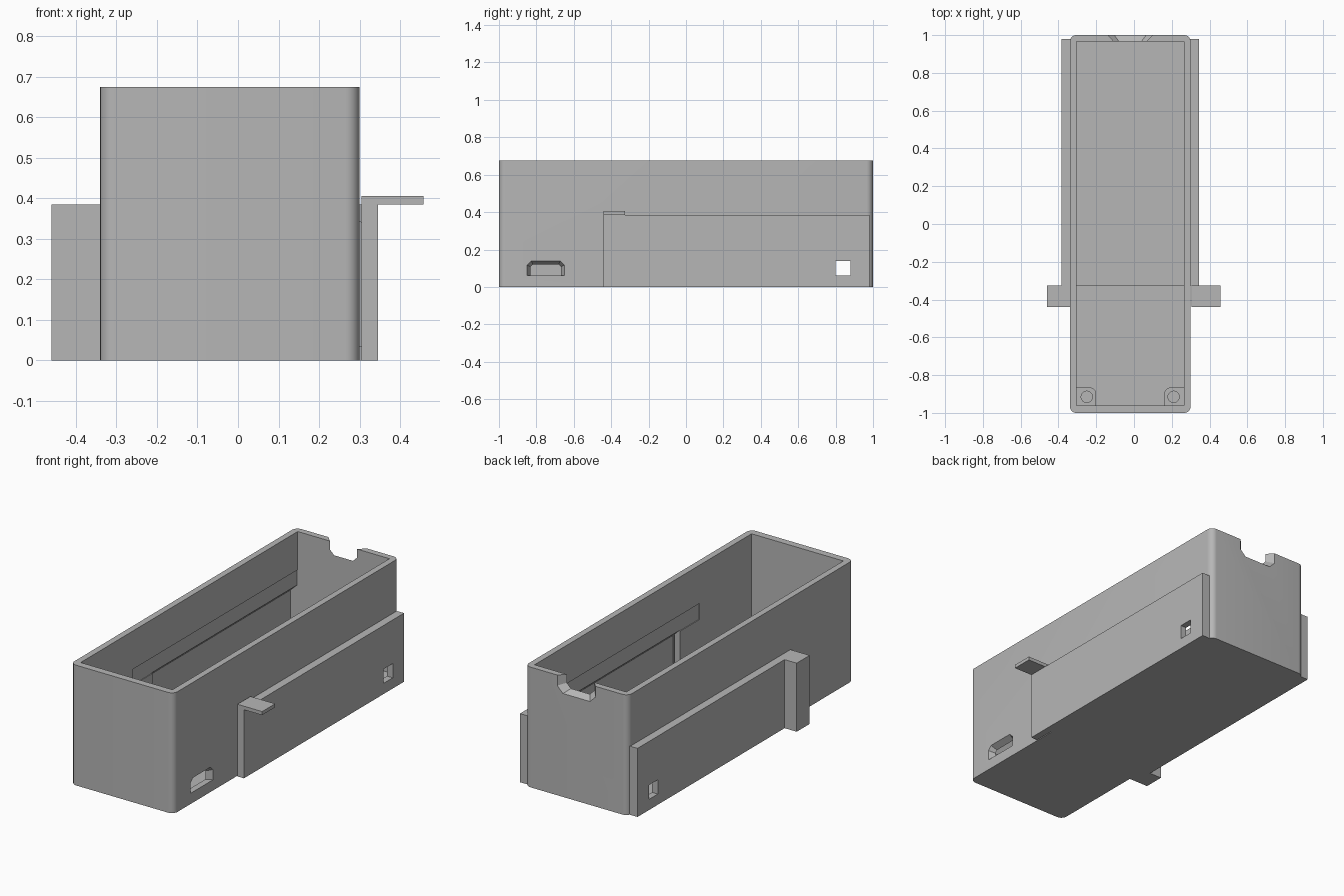
import bpy
import math

cube = bpy.data.objects.get("Cube")
if cube:
    bpy.data.objects.remove(cube, do_unlink=True)

grey = bpy.data.materials.new("plain grey")
grey.use_nodes = True
colour = (0.47, 0.47, 0.47, 1)
grey.diffuse_color = colour
grey.node_tree.nodes["Principled BSDF"].inputs["Base Color"].default_value = colour

MID = -0.02          # middle of the box across x
FLOOR = 0.035
TOP = 0.675


def loft(name, start, end):
    """Closed solid between two matching loops of points."""
    n = len(start)
    faces = [tuple(range(n)), tuple(range(n, 2 * n))]
    faces += [(i, (i + 1) % n, n + (i + 1) % n, n + i) for i in range(n)]
    mesh = bpy.data.meshes.new(name)
    mesh.from_pydata(list(start) + list(end), [], faces)
    import bmesh
    bm = bmesh.new()
    bm.from_mesh(mesh)
    bmesh.ops.recalc_face_normals(bm, faces=bm.faces)
    bm.to_mesh(mesh)
    bm.free()
    mesh.materials.append(grey)
    obj = bpy.data.objects.new(name, mesh)
    bpy.context.collection.objects.link(obj)
    return obj


def upright(name, outline, z0, z1):
    return loft(name, [(x, y, z0) for x, y in outline], [(x, y, z1) for x, y in outline])


def along_y(name, outline, y0, y1):
    return loft(name, [(x, y0, z) for x, z in outline], [(x, y1, z) for x, z in outline])


def box(name, xs, ys, zs):
    (x0, x1), (y0, y1) = xs, ys
    return upright(name, [(x0, y0), (x1, y0), (x1, y1), (x0, y1)], *zs)


def arc(cx, cy, r, a0, a1, steps):
    angles = [math.radians(a0 + (a1 - a0) * i / steps) for i in range(steps + 1)]
    return [(cx + r * math.cos(a), cy + r * math.sin(a)) for a in angles]


def combine(target, tool, operation):
    """Apply a boolean and discard the tool."""
    mod = target.modifiers.new("combine", "BOOLEAN")
    mod.operation, mod.solver, mod.object = operation, "EXACT", tool
    bpy.context.view_layer.update()
    graph = bpy.context.evaluated_depsgraph_get()
    mesh = bpy.data.meshes.new_from_object(target.evaluated_get(graph))
    target.modifiers.clear()
    target.data = mesh
    bpy.data.objects.remove(tool, do_unlink=True)


def add(target, tool):
    combine(target, tool, "UNION")


def cut(target, tool):
    combine(target, tool, "DIFFERENCE")


# Outer box with rounded upright corners
R = 0.035
outline = []
for sx, sy, a in ((1, 1, 0), (-1, 1, 90), (-1, -1, 180), (1, -1, 270)):
    outline += arc(MID + sx * (0.32 - R), sy * (1 - R), R, a, a + 90, 8)
body = upright("open_box", outline, 0, TOP)

# Side housings
for s in (1, -1):
    xs = sorted((MID + s * 0.315, MID + s * 0.365))
    add(body, box("side_housing", xs, (-0.325, 0.98), (0, 0.385)))

# Hook with a thin tab on one side, solid block on the other
add(body, box("hook_wall", (0.305, 0.345), (-0.44, -0.31), (0, 0.385)))
add(body, box("hook_tab", (0.305, 0.458), (-0.44, -0.325), (0.385, 0.405)))
add(body, box("stop_block", (-0.46, -0.335), (-0.44, -0.325), (0, 0.385)))

# Cavity, with a slightly lower floor in the rear part
inner = (MID - 0.285, MID + 0.285)
cut(body, box("cavity", inner, (-0.96, 0.965), (FLOOR + 0.01, 1)))
cut(body, box("rear_floor", inner, (-0.325, 0.965), (FLOOR, 0.3)))

# Inner recesses with a sloped roof, and a shallow strip above each
for s in (1, -1):
    profile = [(0.2, FLOOR), (0.329, FLOOR), (0.329, 0.335), (0.285, 0.377), (0.2, 0.377)]
    cut(body, along_y("recess", [(MID + s * x, z) for x, z in profile], -0.325, 0.965))
    xs = sorted((MID + s * 0.2, MID + s * 0.289))
    cut(body, box("strip", xs, (-0.5, 0.965), (0.37, 0.46)))

# Square windows through both housings
cut(body, box("window", (-1, 1), (0.8, 0.88), (0.06, 0.14)))


# Tapered openings share one clipped-corner outline
def clipped(centre, half, base, tip, clip):
    d = math.copysign(clip, tip - base)
    return [(centre - half, base), (centre - half, tip - d), (centre - half + clip, tip),
            (centre + half - clip, tip), (centre + half, tip - d), (centre + half, base)]


# Cable port, flared outwards
outer = clipped(-0.75, 0.1, 0.06, 0.14, 0.022)
inside = clipped(-0.75, 0.08, 0.06, 0.118, 0.012)
cut(body, loft("cable_port", [(0.301, y, z) for y, z in outer],
               [(0.26, y, z) for y, z in inside]))

# Cable notch in the rear rim
outer = clipped(MID, 0.12, 0.7, 0.58, 0.035)
inside = clipped(MID, 0.08, 0.7, 0.605, 0.025)
cut(body, loft("rim_notch", [(x, 1.001, z) for x, z in outer],
               [(x, 0.96, z) for x, z in inside]))

# Screw posts in the front corners
posts = []
for s, side in ((1, "left"), (-1, "right")):
    shape = [(0.29, -0.965), (0.29, -0.865)]
    shape += arc(0.215, -0.9, 0.035, 90, 180, 6) + [(0.18, -0.965)]
    post = upright(side + "_screw_post", [(MID + s * x, y) for x, y in shape], 0.03, 0.13)
    hole = arc(MID + s * 0.23, -0.915, 0.03, 0, 345, 23)
    cut(post, upright("screw_hole", hole, 0.05, 0.2))
    posts.append(post)

# Smooth rounded corners, keep edges sharp
bpy.ops.object.select_all(action="DESELECT")
for obj in [body] + posts:
    obj.select_set(True)
bpy.context.view_layer.objects.active = body
bpy.ops.object.shade_smooth_by_angle(angle=math.radians(30))
